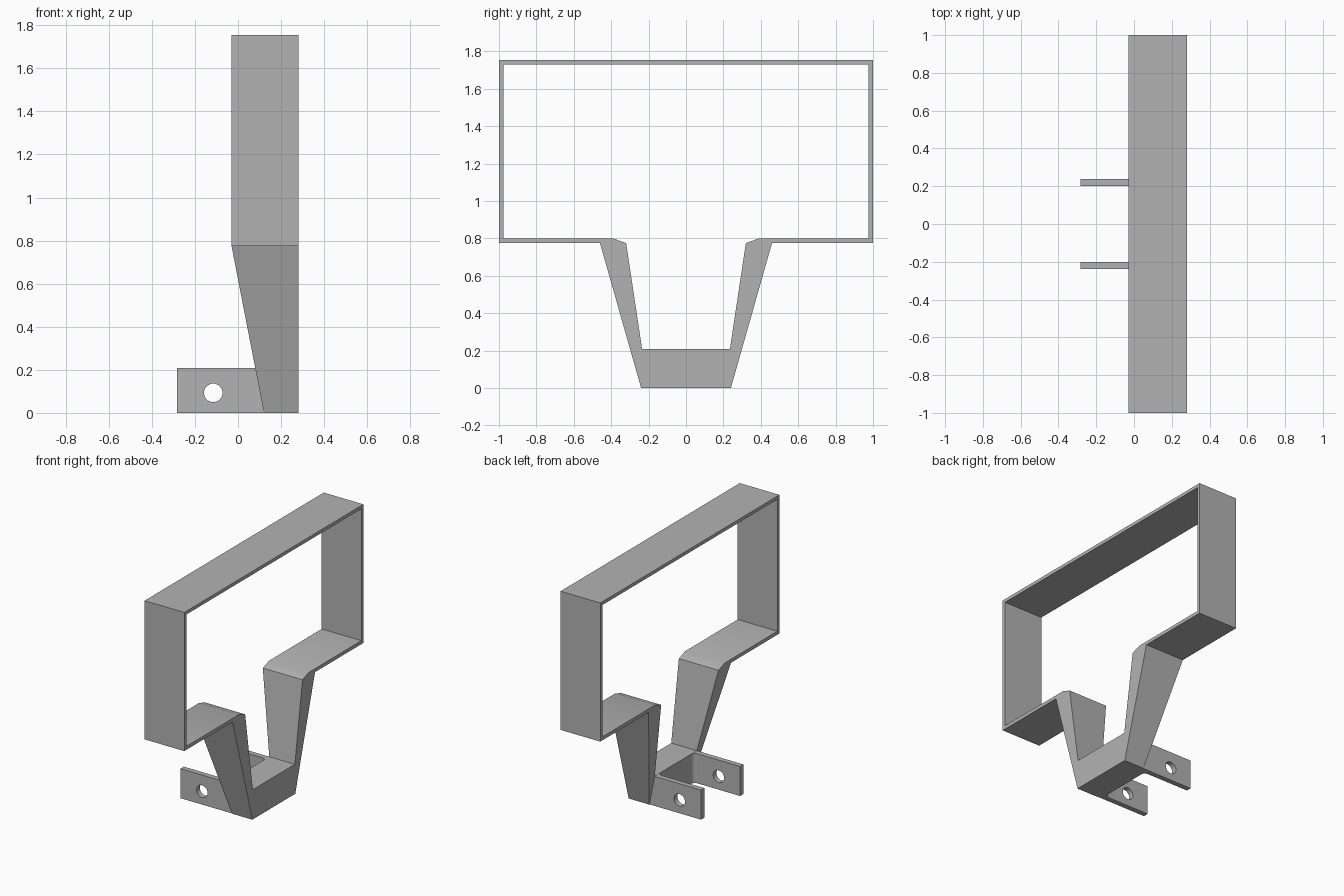
import bpy, bmesh, math
from mathutils import Matrix

default = bpy.data.objects.get("Cube")
if default:
    bpy.data.objects.remove(default)

grey = bpy.data.materials.new("plain grey")
grey.use_nodes = True
colour = (0.45, 0.45, 0.45, 1)
grey.diffuse_color = colour
grey.node_tree.nodes["Principled BSDF"].inputs["Base Color"].default_value = colour

FRONT, BACK, SHOULDER = 0.28, -0.03, 0.775


def finish(bm, name):
    bmesh.ops.remove_doubles(bm, verts=bm.verts, dist=0.0005)
    bmesh.ops.recalc_face_normals(bm, faces=bm.faces)
    mesh = bpy.data.meshes.new(name)
    bm.to_mesh(mesh)
    bm.free()
    mesh.materials.append(grey)
    ob = bpy.data.objects.new(name, mesh)
    bpy.context.collection.objects.link(ob)
    return ob


def activate(ob):
    bpy.ops.object.select_all(action='DESELECT')
    ob.select_set(True)
    bpy.context.view_layer.objects.active = ob


def back_x(z):
    """Rear edge of the band: straight above the shoulder, tapered below."""
    return BACK + max(0, SHOULDER - z) * 0.194


# Band: inner and outer (y, z) pairs along one half, mirrored to a closed loop
half = [((0.235, 0.21), (0.24, 0)),
        ((0.32, SHOULDER), (0.46, SHOULDER)),
        ((0.39, 0.80), (0.46, SHOULDER)),
        ((0.977, 0.80), (1, SHOULDER)),
        ((0.977, 1.731), (1, 1.755))]
loop = half + [tuple((-y, z) for y, z in pair) for pair in reversed(half)]

bm = bmesh.new()
sections = []
for inner, outer in loop:
    sections.append([bm.verts.new((x, y, z)) for x, y, z in (
        (FRONT, *inner), (FRONT, *outer),
        (back_x(outer[1]), *outer), (back_x(inner[1]), *inner))])
for a, b in zip(sections, sections[1:] + sections[:1]):
    for i in range(4):
        j = (i + 1) % 4
        bm.faces.new((a[i], a[j], b[j], b[i]))
bmesh.ops.dissolve_degenerate(bm, edges=bm.edges, dist=0.0005)
band = finish(bm, "frame_and_legs")
activate(band)
bpy.ops.object.shade_smooth_by_angle(angle=math.radians(30))

# Yoke: U-shaped plan with rounded inner corners, extruded up
TIP, WALL, ROUND, OUT, IN = -0.283, 0.08, 0.03, 0.237, 0.20
side = [(0.14, OUT), (TIP, OUT), (TIP, IN)]
for k in range(7):
    t = k / 6 * math.pi / 2
    side.append((WALL - ROUND + ROUND * math.sin(t), IN - ROUND + ROUND * math.cos(t)))
plan = side + [(x, -y) for x, y in reversed(side)]
bm = bmesh.new()
base = bm.faces.new([bm.verts.new((x, y, 0)) for x, y in plan])
top = bmesh.ops.extrude_face_region(bm, geom=[base])["geom"]
bmesh.ops.translate(bm, vec=(0, 0, 0.209),
                    verts=[v for v in top if isinstance(v, bmesh.types.BMVert)])
yoke = finish(bm, "mounting_yoke")

# Bolt hole through both ears
bm = bmesh.new()
bmesh.ops.create_cone(bm, cap_ends=True, segments=32, radius1=0.043, radius2=0.043, depth=1,
                      matrix=Matrix.Translation((-0.115, 0, 0.093))
                      @ Matrix.Rotation(math.pi / 2, 4, 'X'))
cutter = finish(bm, "hole_cutter")
cutter.hide_render = True
activate(yoke)
cut = yoke.modifiers.new("bolt holes", 'BOOLEAN')
cut.operation = 'DIFFERENCE'
cut.solver = 'EXACT'
cut.object = cutter
bpy.ops.object.modifier_apply(modifier=cut.name)
bpy.data.objects.remove(cutter)
bpy.ops.object.shade_smooth_by_angle(angle=math.radians(30))
